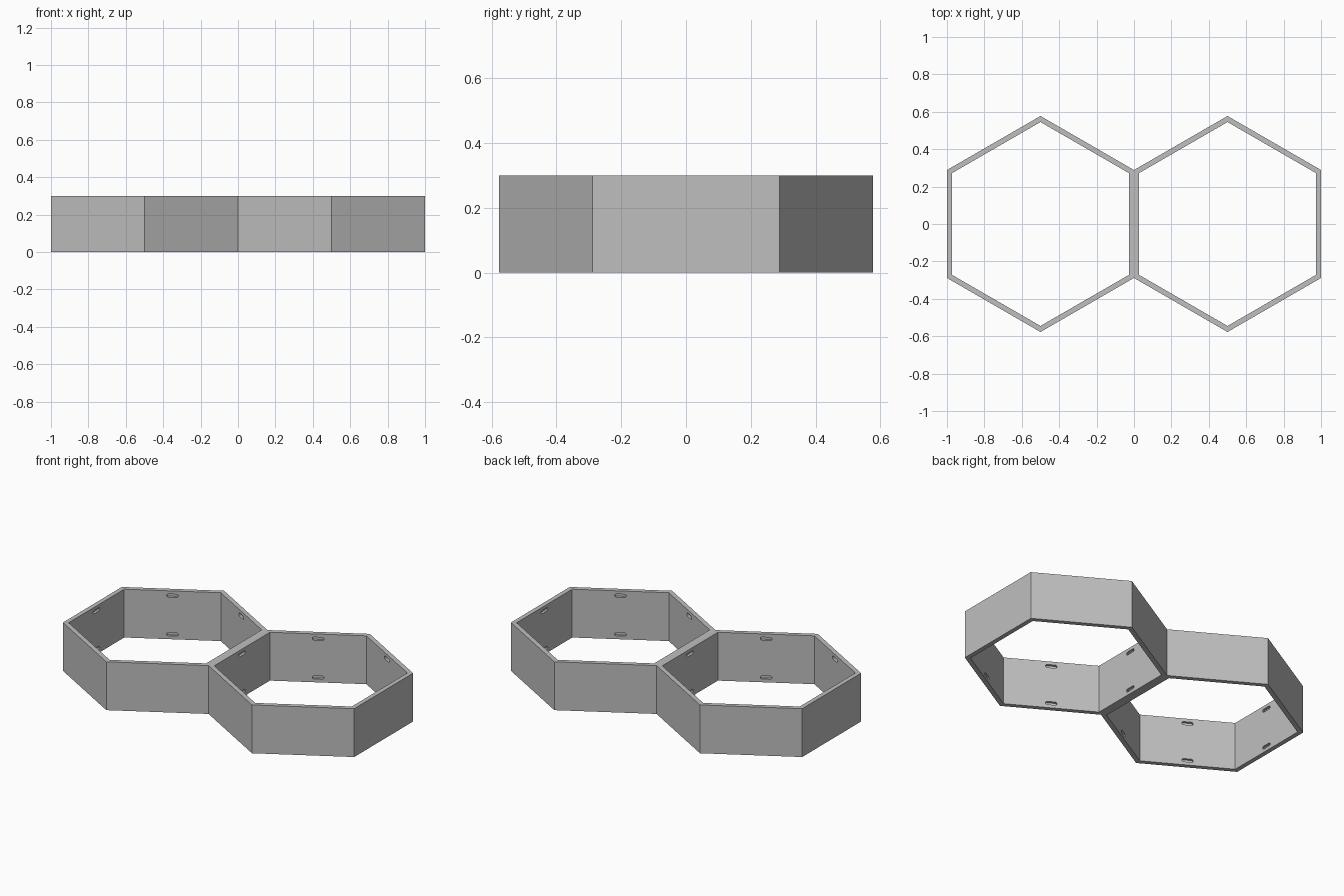
import bpy, bmesh, math
from mathutils import Matrix, Vector

if "Cube" in bpy.data.objects:
    bpy.data.objects.remove(bpy.data.objects["Cube"], do_unlink=True)

APOTHEM, WALL, HEIGHT = 0.5, 0.028, 0.3
CENTRE = Vector((APOTHEM, 0, 0))

grey = bpy.data.materials.new("plain grey")
grey.use_nodes = True
grey.diffuse_color = (0.52, 0.52, 0.52, 1)
grey.node_tree.nodes["Principled BSDF"].inputs["Base Color"].default_value = grey.diffuse_color


def make_object(name, bm):
    bmesh.ops.recalc_face_normals(bm, faces=bm.faces)
    mesh = bpy.data.meshes.new(name)
    bm.to_mesh(mesh)
    bm.free()
    mesh.materials.append(grey)
    obj = bpy.data.objects.new(name, mesh)
    bpy.context.collection.objects.link(obj)
    return obj


def hexagon(bm, apothem, z):
    radius = apothem / math.cos(math.pi / 6)
    return [bm.verts.new(CENTRE + Vector((radius * math.cos(a), radius * math.sin(a), z)))
            for a in (math.radians(60 * i - 30) for i in range(6))]


# One hexagonal ring, left open where it joins its mirrored twin
bm = bmesh.new()
loops = [hexagon(bm, APOTHEM, 0), hexagon(bm, APOTHEM, HEIGHT),
         hexagon(bm, APOTHEM - WALL, HEIGHT), hexagon(bm, APOTHEM - WALL, 0)]
for k in range(4):
    for i in range(6):
        if k == 0 and i == 3:
            continue
        a, b, j = loops[k], loops[(k + 1) % 4], (i + 1) % 6
        bm.faces.new((a[i], a[j], b[j], b[i]))
frame = make_object("hexagon_frame", bm)
mirror = frame.modifiers.new("twin ring", 'MIRROR')
mirror.use_mirror_merge = True

# Rounded pockets near the top and bottom of every inner wall
SLOT_HALF, SLOT_RADIUS, SLOT_DEPTH = 0.033, 0.01, 0.016
bm = bmesh.new()
for side in (-1, 1):
    for i in range(6):
        turn = Matrix.Rotation(math.radians(60 * i), 4, 'Z')
        for z in (0.03, HEIGHT - 0.03):
            outline = []
            for s in range(12):
                angle = math.pi * (s if s < 6 else s - 1) / 5 - math.pi / 2
                if s >= 6:
                    angle = math.pi / 2 + math.pi * (s - 6) / 5
                shift = (SLOT_HALF - SLOT_RADIUS) * (1 if s < 6 else -1)
                outline.append((shift + SLOT_RADIUS * math.cos(angle),
                                z + SLOT_RADIUS * math.sin(angle)))
            inner = APOTHEM - WALL
            near, far = [[bm.verts.new(side * CENTRE + turn @ Vector((d, u, v))) for u, v in outline]
                         for d in (inner - 0.01, inner + SLOT_DEPTH)]
            bm.faces.new(near)
            bm.faces.new(far[::-1])
            for s in range(12):
                t = (s + 1) % 12
                bm.faces.new((near[s], far[s], far[t], near[t]))
cutter = make_object("slot_cutter", bm)
cutter.hide_render = True

cut = frame.modifiers.new("slots", 'BOOLEAN')
cut.operation, cut.solver, cut.object = 'DIFFERENCE', 'EXACT', cutter

# Keep the cut frame as plain mesh and drop the helper
bpy.context.view_layer.update()
result = bpy.data.meshes.new_from_object(frame.evaluated_get(bpy.context.evaluated_depsgraph_get()))
frame.modifiers.clear()
frame.data = result
bpy.data.objects.remove(cutter, do_unlink=True)
